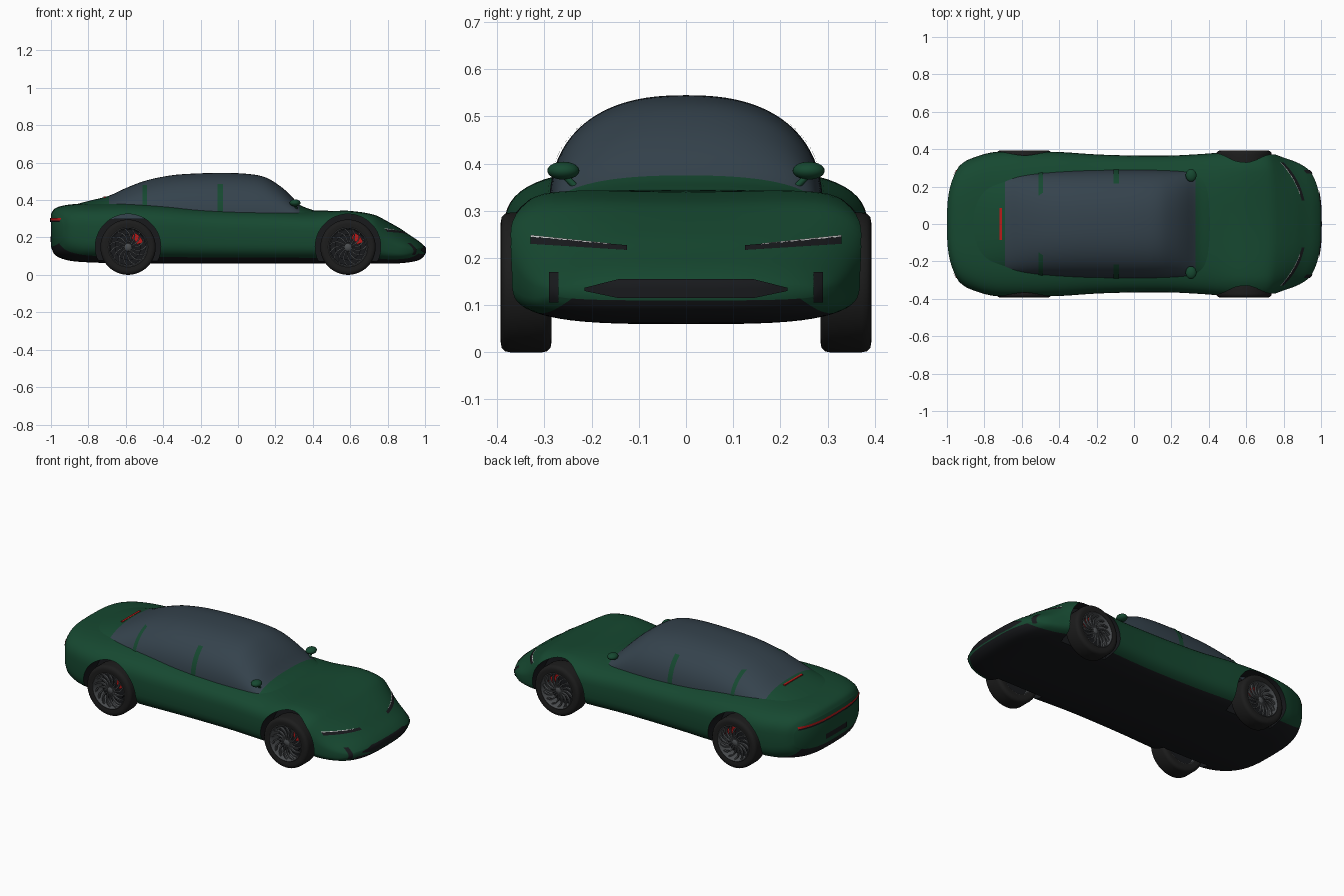
import bpy, bmesh, math
from mathutils import Vector, Matrix
from mathutils.bvhtree import BVHTree

if "Cube" in bpy.data.objects:
    bpy.data.objects.remove(bpy.data.objects["Cube"])


def material(name, rgb):
    m = bpy.data.materials.new(name)
    m.diffuse_color = (*rgb, 1)
    m.use_nodes = True
    m.node_tree.nodes["Principled BSDF"].inputs["Base Color"].default_value = m.diffuse_color
    return m


GREEN = material("green_paint", (0.008, 0.065, 0.03))
GLASS = material("tinted_glass", (0.035, 0.055, 0.073))
DARK = material("dark_trim", (0.009, 0.01, 0.012))
RUBBER = material("rubber", (0.012, 0.012, 0.012))
RIM = material("rim_metal", (0.07, 0.075, 0.08))
RED = material("red", (0.5, 0.01, 0.01))
PALE = material("lamp_white", (0.6, 0.6, 0.6))


def finish(name, bm, *mats):
    me = bpy.data.meshes.new(name)
    bmesh.ops.remove_doubles(bm, verts=bm.verts, dist=1e-5)
    bmesh.ops.recalc_face_normals(bm, faces=bm.faces)
    bm.to_mesh(me)
    tree = BVHTree.FromBMesh(bm)
    bm.free()
    for m in mats:
        me.materials.append(m)
    ob = bpy.data.objects.new(name, me)
    bpy.context.collection.objects.link(ob)
    return ob, tree


def skin(bm, rows, wrap, cap=False, dark_cols=()):
    """Quad skin over rows of points; caps join each end row across its mirror line."""
    vs = [[bm.verts.new(p) for p in r] for r in rows]
    n = len(vs[0])
    for a, b in zip(vs, vs[1:]):
        for i in range(n if wrap else n - 1):
            j = (i + 1) % n
            f = bm.faces.new((a[i], a[j], b[j], b[i]))
            f.material_index = int(i in dark_cols)
    if cap:
        for r in (vs[0], vs[-1]):
            for i in range(n // 2):
                q = []
                for k in (i, i + 1, n - i - 1, (n - i) % n):
                    if r[k] not in q:
                        q.append(r[k])
                bm.faces.new(q)


def curve(table, x):
    """Smooth interpolation of a station table, first column is x."""
    x = min(max(x, table[0][0]), table[-1][0])
    i = max(k for k in range(len(table) - 1) if table[k][0] <= x)
    p, q = table[i], table[i + 1]
    o, r = table[max(i - 1, 0)], table[min(i + 2, len(table) - 1)]
    h = q[0] - p[0]
    t = (x - p[0]) / h
    out = []
    for c in range(1, len(p)):
        m0 = (q[c] - o[c]) / (q[0] - o[0]) * h
        m1 = (r[c] - p[c]) / (r[0] - p[0]) * h
        out.append((2*t**3 - 3*t*t + 1)*p[c] + (t**3 - 2*t*t + t)*m0
                   + (3*t*t - 2*t**3)*q[c] + (t**3 - t*t)*m1)
    return out


def power(v, n):
    return math.copysign(abs(v) ** (2 / n), v) if abs(v) > 1e-9 else 0.0


# Lower body stations: x, half width, bottom, top
BODY = [(-1, .31, .15, .325), (-.985, .335, .115, .35), (-.95, .355, .09, .367),
        (-.88, .375, .073, .378), (-.75, .387, .065, .385), (-.6, .39, .06, .39),
        (-.4, .385, .06, .382), (-.2, .372, .06, .366), (0, .366, .06, .358),
        (.2, .366, .06, .353), (.4, .377, .06, .345), (.5, .386, .06, .352),
        (.6, .39, .06, .357), (.73, .385, .06, .335), (.8, .375, .06, .295),
        (.865, .36, .062, .25), (.92, .345, .068, .212), (.965, .325, .078, .182),
        (.99, .30, .095, .16), (1, .28, .11, .147)]
# Cabin stations: x, half width, roof height
CABIN = [(-.95, .26, .355), (-.8, .27, .395), (-.69, .272, .423), (-.6, .276, .464),
         (-.5, .28, .502), (-.4, .284, .525), (-.3, .287, .538), (-.1, .29, .545),
         (.05, .29, .54), (.145, .288, .522), (.225, .285, .475), (.28, .282, .427),
         (.33, .28, .375), (.4, .275, .347), (.46, .27, .325)]


def body_section(x, n=64, e=3.5):
    w, zb, zt = curve(BODY, x)
    zc = zb + .48 * (zt - zb)
    f = min(max((abs(x) - .65) / .35, 0), 1)
    bend = (.15 if x > 0 else .13) * f * f * (3 - 2 * f)
    dip = .02 * max(0, math.sin(math.pi * (x - .42) / .45)) if .42 < x < .87 else 0
    pts = []
    for i in range(n):
        t = 2 * math.pi * i / n
        y, s = w * power(math.cos(t), e), power(math.sin(t), e)
        z = zc + s * ((zt - zc) if s > 0 else (zc - zb))
        if s > 0:
            z -= dip * max(0, 1 - (y / .3) ** 2)
        pts.append((x - math.copysign(bend * (abs(y) / .39) ** 3, x), y, z))
    return pts


def cabin_section(x, n=40, e=2.4):
    w, zt = curve(CABIN, x)
    return [(x, w * power(math.cos(math.pi * i / n), e),
             .3 + (zt - .3) * power(math.sin(math.pi * i / n), e)) for i in range(n + 1)]


# Lower body with dark underside
bm = bmesh.new()
dark = [i for i in range(32, 64) if abs(power(math.sin(2 * math.pi * (i + .5) / 64), 3.5)) > .79]
skin(bm, [body_section(math.sin(k / 45 * math.pi / 2)) for k in range(-45, 46)], True, True, dark)
body, body_tree = finish("lower_body", bm, GREEN, DARK)

# Wheel arches cut from the body
WX, WY, R = .588, .339, .148
bm = bmesh.new()
for x in (-WX, WX):
    for s in (-1, 1):
        bmesh.ops.create_cone(bm, cap_ends=True, segments=64, radius1=.175, radius2=.175, depth=.3,
                              matrix=Matrix.Translation((x, s * .415, .15)) @ Matrix.Rotation(math.pi / 2, 4, 'X'))
cutter, _ = finish("arch_cutter", bm, DARK)
cutter.hide_render = True
mod = body.modifiers.new("arches", 'BOOLEAN')
mod.operation, mod.object, mod.solver, mod.material_mode = 'DIFFERENCE', cutter, 'EXACT', 'TRANSFER'
bpy.context.view_layer.objects.active = body
bpy.ops.object.modifier_apply(modifier="arches")
bpy.data.objects.remove(cutter)

# Cabin: rear deck, glass house, cowl
for name, a, b, m in (("rear_deck", -.95, -.69, GREEN), ("glass_house", -.69, .33, GLASS), ("cowl", .33, .46, GREEN)):
    bm = bmesh.new()
    n = max(8, int((b - a) * 50))
    skin(bm, [cabin_section(a + (b - a) * k / n) for k in range(n + 1)], False)
    _, tree = finish(name, bm, m)
    if m is GLASS:
        glass_tree = tree


def decal(name, tree, axis, sign, u0, u1, low, high, mat, nu=24, nv=4):
    """Trim sheet projected onto a surface along x or y."""
    d = Vector((-sign, 0, 0)) if axis == 'x' else Vector((0, -sign, 0))
    rows = []
    for i in range(nu + 1):
        t = i / nu
        u = u0 + (u1 - u0) * t
        row = []
        for j in range(nv + 1):
            v = low(t) + (high(t) - low(t)) * j / nv
            o = Vector((3 * sign, u, v)) if axis == 'x' else Vector((u, 3 * sign, v))
            hit = tree.ray_cast(o, d)[0]
            row.append((hit if hit else o + d * 2.6) - d * .004)
        rows.append(row)
    bm = bmesh.new()
    skin(bm, rows, False)
    finish(name, bm, mat)


def line(a, b):
    return lambda t: a + (b - a) * t


# Front: grille, side vents, headlights
arch = lambda t: min(1, 6 * t, 6 * (1 - t))
decal("grille", body_tree, 'x', 1, -.215, .215, lambda t: .13 - .015 * arch(t), lambda t: .137 + .018 * arch(t), DARK)
for s in (-1, 1):
    decal("front_vent", body_tree, 'x', 1, s * .27, s * .29, line(.106, .106), line(.17, .17), DARK, 4, 8)
    decal("headlight", body_tree, 'x', 1, s * .125, s * .33, line(.217, .23), line(.227, .246), DARK)
    decal("headlight_strip", body_tree, 'x', 1, s * .16, s * .33, line(.229, .245), line(.231, .249), PALE, 24, 1)
    # Door pillars
    decal("centre_pillar", glass_tree, 'y', s, -.11, -.08, line(.34, .34), line(.487, .487), GREEN, 3, 12)
    decal("rear_pillar", glass_tree, 'y', s, -.51, -.487, line(.36, .36), line(.48, .48), GREEN, 3, 12)
# Rear: tail light strip and surround
decal("tail_surround", body_tree, 'x', -1, -.29, .29, line(.283, .283), line(.292, .292), DARK, 32, 2)
decal("tail_light", body_tree, 'x', -1, -.29, .29, line(.292, .292), line(.304, .304), RED, 32, 2)
decal("rear_plate_recess", body_tree, 'x', -1, -.1, .1, line(.175, .175), line(.205, .205), DARK)

# High brake light
bm = bmesh.new()
bmesh.ops.create_cube(bm, size=1, matrix=Matrix.Translation((-.712, 0, .415)) @ Matrix.Diagonal((.012, .17, .008, 1)))
finish("high_brake_light", bm, RED)

# Door mirrors
for s in (-1, 1):
    bm = bmesh.new()
    bmesh.ops.create_uvsphere(bm, u_segments=24, v_segments=14, radius=1,
                              matrix=Matrix.Translation((.305, s * .26, .385)) @ Matrix.Diagonal((.029, .034, .019, 1)))
    d = Vector((.01, -s * .035, -.035))
    bmesh.ops.create_cone(bm, cap_ends=True, segments=10, radius1=.007, radius2=.007, depth=d.length,
                          matrix=Matrix.Translation((.31, s * .245, .362)) @ d.to_track_quat('Z', 'Y').to_matrix().to_4x4())
    finish("door_mirror", bm, GREEN)


def wheel(cx, s):
    def pt(r, a, o):
        return (cx + r * math.cos(a), s * (WY + o), R + r * math.sin(a))

    def lathe(name, prof, mat, n=48):
        bm = bmesh.new()
        skin(bm, [[pt(r, 2 * math.pi * k / n, o) for k in range(n)] for r, o in prof], True)
        finish(name, bm, mat)

    lathe("tyre", [(.102, -.05), (.125, -.054), (.138, -.052), (.146, -.044), (.148, -.034), (.148, .034), (.146, .044),
                   (.138, .052), (.125, .054), (.102, .05), (.102, -.05)], RUBBER)
    lathe("rim", [(.106, .051), (.103, .053), (.099, .047), (.095, -.02), (.098, -.05), (.102, -.05)], RIM)
    lathe("wheel_back", [(0, -.022), (.096, -.022)], DARK)
    lathe("brake_disc", [(0, .002), (.07, .002), (.07, -.008), (0, -.008)], DARK)
    lathe("hub", [(0, .042), (.012, .042), (.02, .036), (.022, .015), (0, .015)], RIM, 24)
    # Swept spokes
    bm = bmesh.new()
    for k in range(15):
        rows = []
        for i in range(7):
            t = i / 6
            r, a = .018 + .081 * t, 2 * math.pi * k / 15 + .5 * t * t
            h = (.003 + .002 * t) / r
            rows.append([pt(r, a - h, .04), pt(r, a + h, .04), pt(r, a + h, .026), pt(r, a - h, .026)])
        skin(bm, rows, True, True)
    finish("spokes", bm, RIM)
    # Brake caliper
    bm = bmesh.new()
    skin(bm, [[pt(r, .3 + .9 * i / 8, o) for r, o in ((.05, .018), (.085, .018), (.085, -.012), (.05, -.012))]
              for i in range(9)], True, True)
    finish("brake_caliper", bm, RED)


for x in (-WX, WX):
    for side in (-1, 1):
        wheel(x, side)

bpy.ops.object.select_all(action='SELECT')
bpy.ops.object.shade_smooth_by_angle(angle=math.radians(40))
